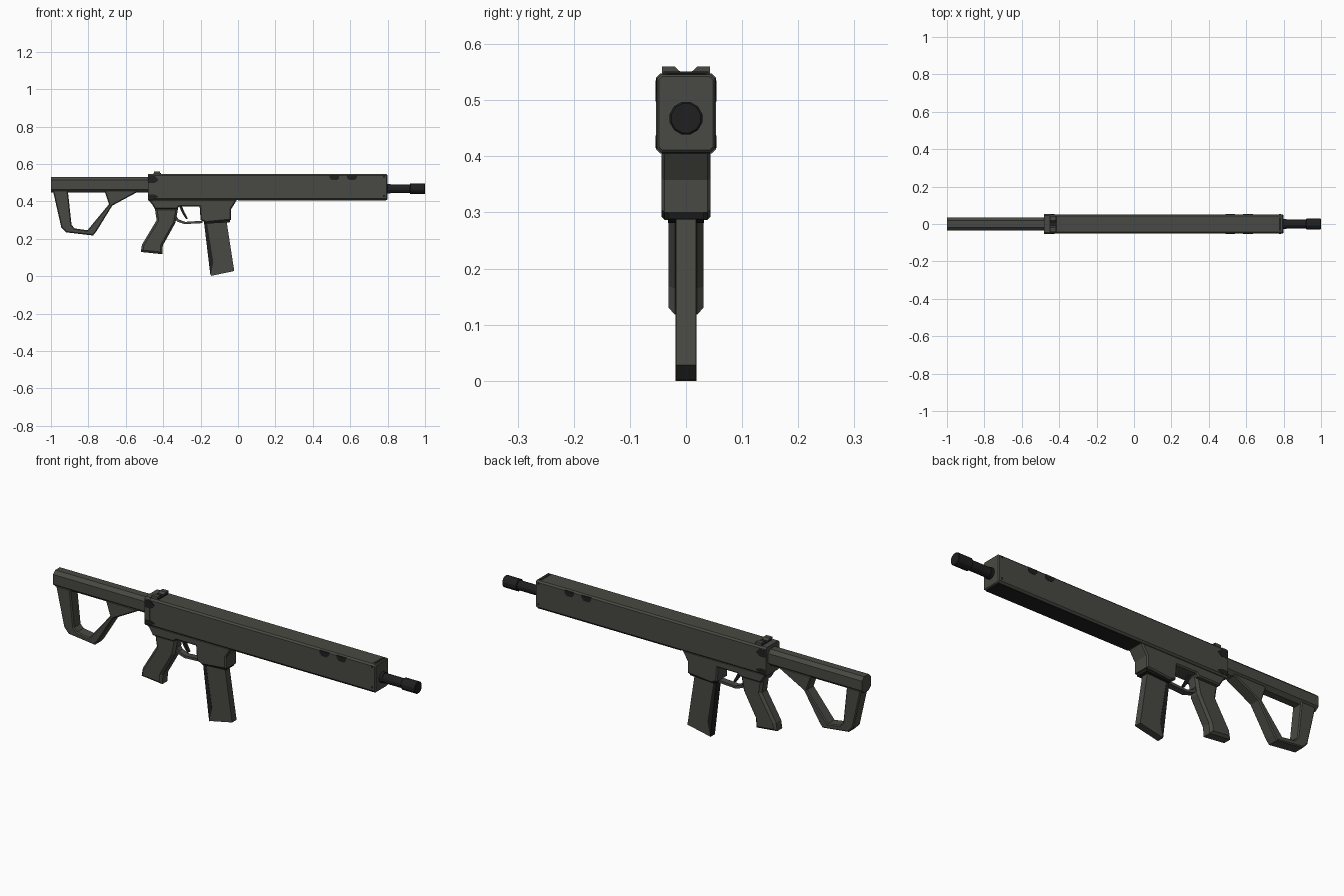
import bpy, bmesh, math
from mathutils import Vector

if "Cube" in bpy.data.objects:
    bpy.data.objects.remove(bpy.data.objects["Cube"])


def material(name, rgb):
    m = bpy.data.materials.new(name)
    m.diffuse_color = (*rgb, 1)
    m.use_nodes = True
    m.node_tree.nodes["Principled BSDF"].inputs["Base Color"].default_value = m.diffuse_color
    return m


OLIVE = material("olive grey", (0.066, 0.066, 0.056))
BLACK = material("near black", (0.014, 0.014, 0.014))


def prism(name, pts, a, b, mat, axis="y", chamfer=0.0):
    """Extrude a profile from a to b: axis y takes (x, z), axis x takes (y, z)."""
    bm = bmesh.new()

    def place(p, d):
        return Vector((p[0], d, p[1])) if axis == "y" else Vector((d, p[0], p[1]))
    lo = [bm.verts.new(place(p, a)) for p in pts]
    hi = [bm.verts.new(place(p, b)) for p in pts]
    n = len(pts)
    caps = [bm.faces.new(lo), bm.faces.new(hi)]
    for i in range(n):
        j = (i + 1) % n
        bm.faces.new((lo[i], lo[j], hi[j], hi[i]))
    bmesh.ops.recalc_face_normals(bm, faces=bm.faces)
    if chamfer:
        edges = list({e for f in caps for e in f.edges})
        bmesh.ops.bevel(bm, geom=edges, offset=chamfer, segments=1,
                        affect="EDGES", clamp_overlap=True)
    me = bpy.data.meshes.new(name)
    bm.to_mesh(me)
    bm.free()
    me.materials.append(mat)
    ob = bpy.data.objects.new(name, me)
    bpy.context.collection.objects.link(ob)
    return ob


def octagon(w, z0, z1, c, cz=None):
    cz = cz or c
    return [(-w, z0 + cz), (-w + c, z0), (w - c, z0), (w, z0 + cz),
            (w, z1 - cz), (w - c, z1), (-w + c, z1), (-w, z1 - cz)]


def circle(r, n, cy=0.0, cz=0.468):
    return [(cy + r * math.cos(2 * math.pi * (i + .5) / n),
             cz + r * math.sin(2 * math.pi * (i + .5) / n)) for i in range(n)]


def rect(x0, x1, z0, z1):
    return [(x0, z0), (x1, z0), (x1, z1), (x0, z1)]


# Long receiver and handguard, with a rear collar
prism("receiver", octagon(0.052, 0.407, 0.546, 0.008), -0.46, 0.798, OLIVE, "x", 0.004)
prism("rear_collar", octagon(0.0535, 0.405, 0.548, 0.008), -0.48, -0.452, OLIVE, "x")
prism("underside_plate", rect(-0.043, 0.043, 0.404, 0.408), 0.0, 0.79, BLACK, "x")

# Barrel and grooved muzzle
prism("barrel", circle(0.024, 12), 0.78, 0.925, BLACK, "x")
prism("muzzle", circle(0.030, 12), 0.92, 1.0, BLACK, "x", 0.003)
prism("muzzle_collar", circle(0.027, 12), 0.80, 0.815, BLACK, "x")

# Dark details on both sides of the receiver
for side, s in (("right", -1), ("left", 1)):
    y0, y1 = s * 0.050, s * 0.0535
    for i, x in enumerate((0.515, 0.61)):
        prism(f"{side}_vent_{i}", [(x - .026, .54), (x - .026, .526), (x - .014, .514),
              (x + .014, .514), (x + .026, .526), (x + .026, .54)], y0, y1, BLACK)
    for i, (z0, z1) in enumerate(((0.498, 0.535), (0.415, 0.437))):
        prism(f"{side}_rear_pin_{i}", [(-.478, z0), (-.445, z0), (-.425, (z0 + z1) / 2),
              (-.445, z1), (-.478, z1)], y0, s * 0.0545, BLACK)
    for i, z in enumerate((0.43, 0.533)):
        prism(f"{side}_front_screw_{i}", rect(0.775, 0.785, z - .005, z + .005),
              y0, s * 0.0525, BLACK)
    # Rear sight halves forming a notch
    prism(f"{side}_rear_sight", [(s * .043, .545), (s * .043, .560), (s * .02, .560),
          (s * .006, .547), (s * .006, .545)], -0.448, -0.416, OLIVE, "x")
prism("rear_sight_strip", rect(-0.04, 0.04, 0.545, 0.551), -0.452, -0.412, BLACK, "x")
prism("front_sight_slot", rect(-0.035, 0.035, 0.545, 0.5475), 0.775, 0.787, BLACK, "x")

# Stock tube and open triangular frame
prism("stock_tube", octagon(0.035, 0.449, 0.530, 0.017, 0.016), -1.0, -0.475, OLIVE, "x")
prism("stock_frame", [(-.99, .46), (-.945, .262), (-.92, .235), (-.775, .218), (-.757, .24),
      (-.672, .378), (-.535, .452), (-.535, .46), (-.715, .46), (-.69, .385), (-.805, .246),
      (-.873, .256), (-.89, .275), (-.91, .46)], -0.03, 0.03, OLIVE, chamfer=0.005)

# Lower receiver with magazine well
prism("lower_receiver", [(-.48, .41), (-.46, .385), (-.445, .36), (-.325, .36), (-.315, .372),
      (-.205, .372), (-.2, .30), (-.17, .287), (-.037, .30), (-.037, .358), (-.005, .41)],
      -0.044, 0.044, OLIVE, chamfer=0.006)
prism("well_lip", [(-.182, .30), (-.178, .281), (-.045, .288), (-.04, .305)],
      -0.032, 0.032, BLACK)

# Trigger guard and trigger
prism("trigger_guard", [(-.345, .315), (-.325, .292), (-.285, .279), (-.19, .284), (-.19, .297),
      (-.282, .291), (-.318, .304), (-.335, .33)], -0.016, 0.016, OLIVE)
prism("trigger", [(-.30, .375), (-.285, .34), (-.268, .308), (-.276, .304), (-.297, .335),
      (-.315, .375)], -0.008, 0.008, BLACK)

# Pistol grip
prism("grip", [(-.445, .365), (-.435, .30), (-.513, .17), (-.52, .13), (-.405, .118),
      (-.402, .165), (-.335, .285), (-.32, .365)], -0.031, 0.031, OLIVE, chamfer=0.011)

# Magazine with a dark back strip
prism("magazine", [(-.178, .30), (-.062, .30), (-.02, .028), (-.145, .002)],
      -0.0175, 0.0175, OLIVE)
prism("magazine_back", [(-.182, .29), (-.166, .288), (-.132, .075), (-.147, 0.0)],
      -0.0185, 0.0185, BLACK)
